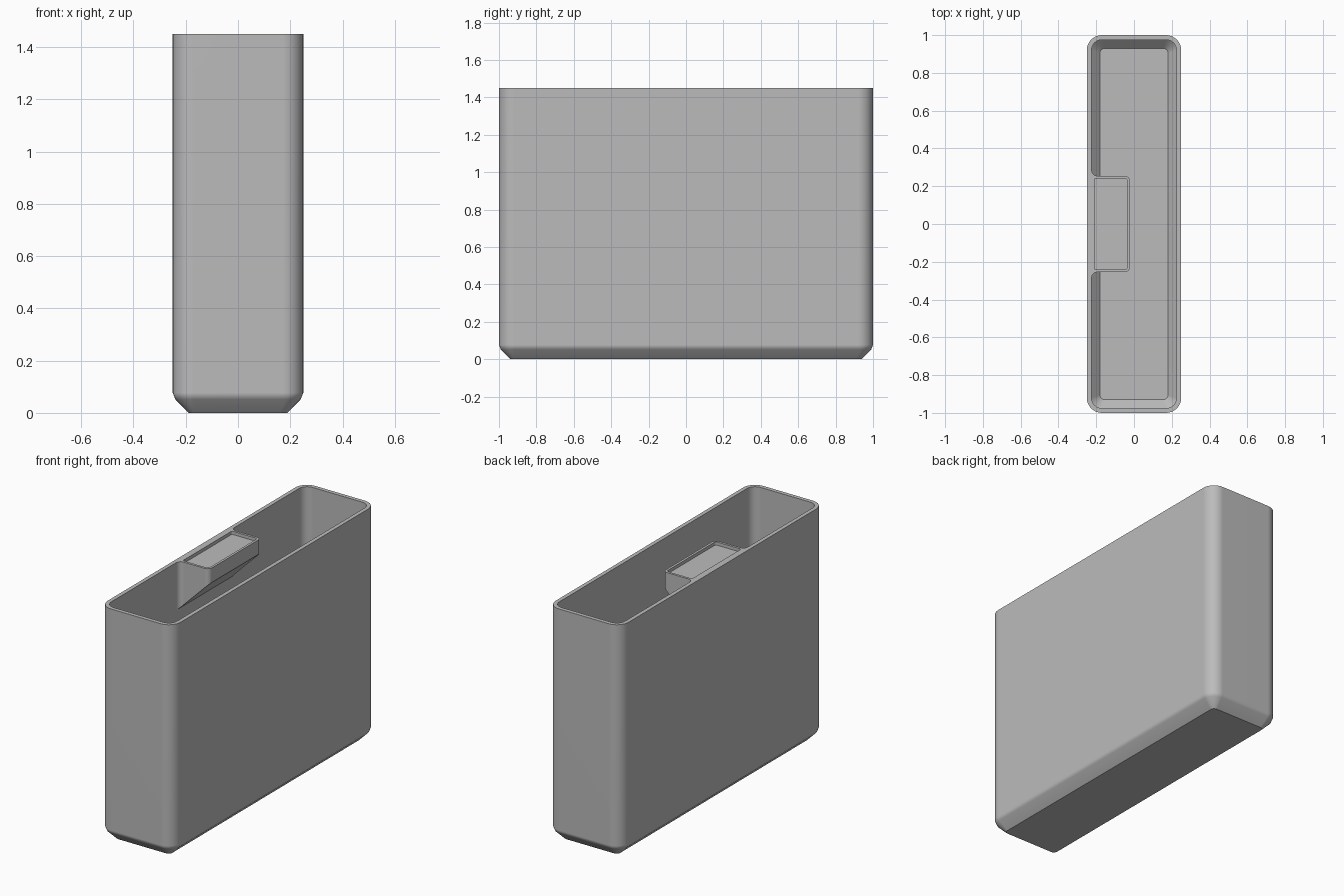
import bpy
import bmesh
from math import cos, sin, radians

cube = bpy.data.objects.get("Cube")
if cube:
    bpy.data.objects.remove(cube, do_unlink=True)

# Material
grey = bpy.data.materials.new("plain grey")
grey.use_nodes = True
colour = (0.5, 0.5, 0.5, 1)
grey.diffuse_color = colour
grey.node_tree.nodes["Principled BSDF"].inputs["Base Color"].default_value = colour

HALF_X, HALF_Y, HEIGHT = 0.25, 1.0, 1.45
WALL, CORNER = 0.025, 0.08


def arc(cx, cy, r, start, end, steps=8):
    angles = [radians(start + (end - start) * i / steps) for i in range(steps + 1)]
    return [(cx + r * cos(a), cy + r * sin(a)) for a in angles]


def rounded_ring(offset, z):
    """Rounded rectangle, moved inwards from the outer wall by offset."""
    r = max(CORNER - offset, 0.025)
    x, y = HALF_X - offset - r, HALF_Y - offset - r
    pts = []
    for i, (sx, sy) in enumerate(((1, 1), (-1, 1), (-1, -1), (1, -1))):
        pts += arc(sx * x, sy * y, r, 90 * i, 90 * i + 90)
    return [(px, py, z) for px, py in pts]


def loft(name, rings):
    """Skin closed rings in order and cap both ends."""
    bm = bmesh.new()
    loops = [[bm.verts.new(p) for p in ring] for ring in rings]
    n = len(loops[0])
    for a, b in zip(loops, loops[1:]):
        for i in range(n):
            j = (i + 1) % n
            bm.faces.new((a[i], a[j], b[j], b[i]))
    bm.faces.new(loops[0][::-1])
    bm.faces.new(loops[-1])
    bmesh.ops.recalc_face_normals(bm, faces=bm.faces)
    mesh = bpy.data.meshes.new(name)
    bm.to_mesh(mesh)
    bm.free()
    mesh.materials.append(grey)
    obj = bpy.data.objects.new(name, mesh)
    bpy.context.collection.objects.link(obj)
    bpy.ops.object.select_all(action="DESELECT")
    obj.select_set(True)
    bpy.context.view_layer.objects.active = obj
    bpy.ops.object.shade_smooth_by_angle(angle=radians(30))
    weighted = obj.modifiers.new("flat walls", "WEIGHTED_NORMAL")
    weighted.keep_sharp = True
    return obj


# Bin: bevelled foot, outer wall, rim, inner wall, bevelled floor
bin_profile = [(0.062, 0), (0.01, 0.052), (0, 0.077), (0, HEIGHT),
               (WALL, HEIGHT), (WALL, 0.075), (0.07, 0.03)]
loft("bin_body", [rounded_ring(o, z) for o, z in bin_profile])

# Label shelf: plan outline with filleted joints to the wall
BACK, FRONT, SIDE, FILLET = -HALF_X + WALL, -0.02, 0.255, 0.03
LIP, DEPTH, FRONT_HEIGHT = 0.015, 0.02, 0.09


def mirror_y(half):
    return half + [(x, -y) for x, y in reversed(half)]


outline = mirror_y(
    arc(BACK + FILLET, -SIDE - FILLET, FILLET, 180, 90)
    + arc(FRONT - FILLET, -SIDE + FILLET, FILLET, -90, 0))
inner_r = 0.008
recess = mirror_y(
    arc(BACK + LIP + inner_r, -SIDE + LIP + inner_r, inner_r, 180, 270)
    + arc(FRONT - FILLET, -SIDE + FILLET, FILLET - LIP, -90, 0))

# Underside slopes down to the wall at 45 degrees
underside = [(x, y, HEIGHT - FRONT_HEIGHT - (FRONT - x)) for x, y in outline]
loft("label_shelf", [
    underside,
    [(x, y, HEIGHT) for x, y in outline],
    [(x, y, HEIGHT) for x, y in recess],
    [(x, y, HEIGHT - DEPTH) for x, y in recess],
])
